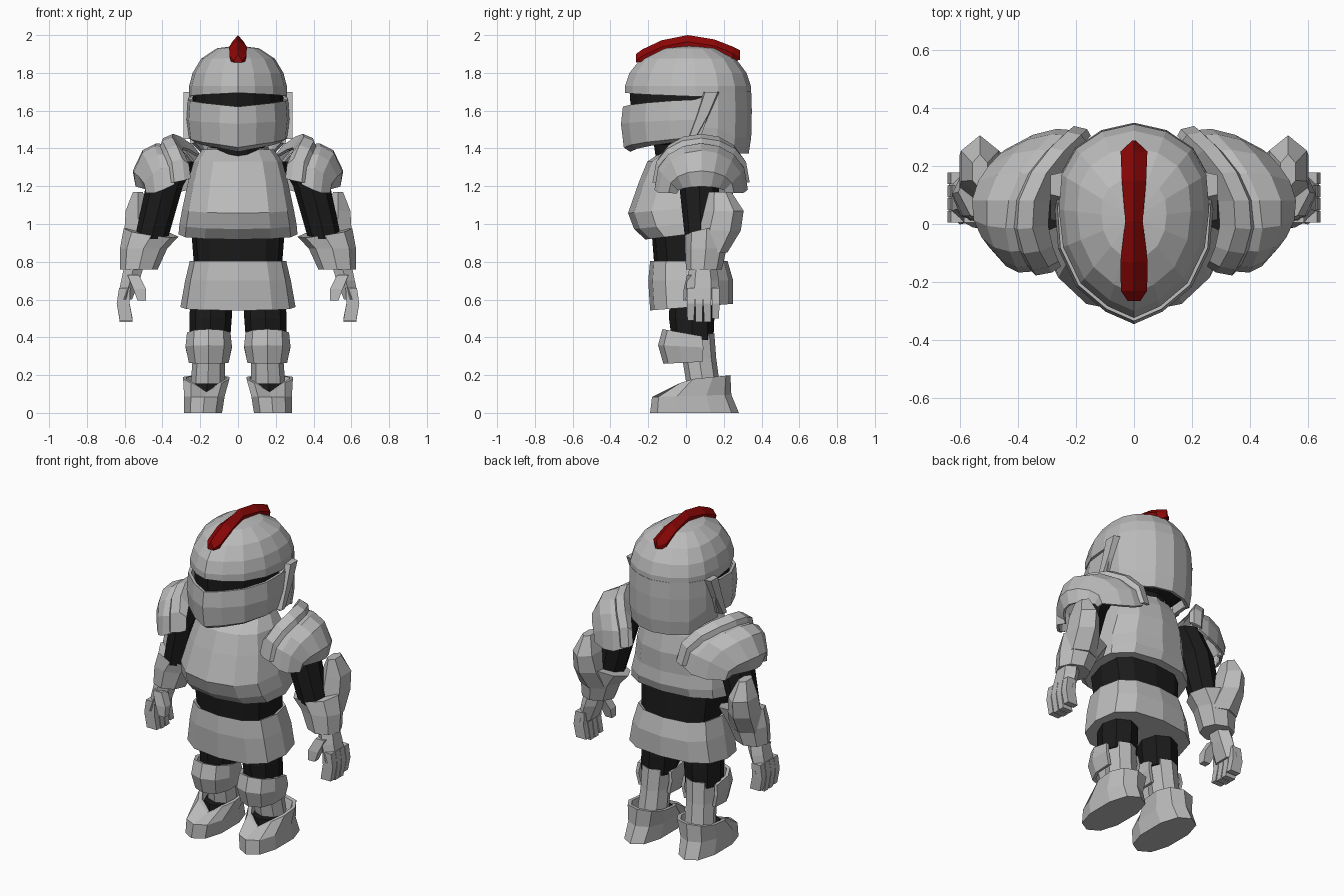
import bpy, bmesh, math

if "Cube" in bpy.data.objects:
    bpy.data.objects.remove(bpy.data.objects["Cube"])


def material(name, rgb):
    m = bpy.data.materials.new(name)
    m.diffuse_color = (*rgb, 1)
    m.use_nodes = True
    m.node_tree.nodes["Principled BSDF"].inputs["Base Color"].default_value = m.diffuse_color
    return m


STEEL = material("steel grey", (0.5, 0.5, 0.5))
BLACK = material("cloth black", (0.011, 0.011, 0.011))
RED = material("crest red", (0.27, 0.002, 0.002))


def loft(name, rings, mat, closed=True, caps=True, thick=0, mirror=False):
    """Skin a list of equal-length point rings."""
    bm = bmesh.new()
    rows = [[bm.verts.new(p) for p in r] for r in rings]
    n = len(rows[0])
    for a, b in zip(rows, rows[1:]):
        for i in range(n if closed else n - 1):
            j = (i + 1) % n
            bm.faces.new((a[i], a[j], b[j], b[i]))
    if closed and caps:
        bm.faces.new(rows[0])
        bm.faces.new(rows[-1])
    bmesh.ops.remove_doubles(bm, verts=bm.verts, dist=0.0005)
    bmesh.ops.recalc_face_normals(bm, faces=bm.faces)
    me = bpy.data.meshes.new(name)
    bm.to_mesh(me)
    bm.free()
    me.materials.append(mat)
    ob = bpy.data.objects.new(name, me)
    bpy.context.collection.objects.link(ob)
    if thick:
        s = ob.modifiers.new("thickness", 'SOLIDIFY')
        s.thickness, s.offset = thick, 0
    if mirror:
        m = ob.modifiers.new("other side", 'MIRROR')
        m.use_mirror_merge = False
    return ob


def ring(x, y, z, rx, ry, n=8, ty=0.0, p=1.0, tx=0.0):
    """Horizontal (optionally tilted) superellipse starting at the front."""
    out = []
    for i in range(n):
        a = -math.pi / 2 + 2 * math.pi * i / n
        c, s = math.cos(a), math.sin(a)
        u = math.copysign(abs(c) ** p, c) * rx if abs(c) > 1e-6 else 0
        v = math.copysign(abs(s) ** p, s) * ry if abs(s) > 1e-6 else 0
        out.append((x + u, y + v, z + ty * v + tx * u))
    return out


def tube(name, stations, mat, n=8, p=1.0, **kw):
    return loft(name, [ring(*s[:5], n, s[5] if len(s) > 5 else 0, p) for s in stations], mat, **kw)


def bar(name, stations, mat, **kw):
    """Square-section limb through (x, y, z, half width, half depth)."""
    return loft(name, [[(x - a, y - b, z), (x + a, y - b, z), (x + a, y + b, z), (x - a, y + b, z)]
                       for x, y, z, a, b in stations], mat, **kw)


# Helmet outline seen from above, keeled at the front
HALF = [(0, -.325), (.09, -.285), (.185, -.205), (.245, -.08), (.26, .05),
        (.25, .17), (.2, .26), (.11, .32), (0, .345)]


def outline(i, s, z, dy=0.0):
    x, y = HALF[abs(i)]
    return (math.copysign(x, i) * s, .02 + (y - .02) * s + dy, z)


FULL = list(range(0, 9)) + list(range(-7, 0))

# Helmet dome, back guard and visor
loft("helmet_dome", [[outline(i, s, z - (.005 * min(abs(i), 4) if z < 1.7 else 0)) for i in FULL] for s, z in
     ((.995, 1.695), (.995, 1.73), (.925, 1.80), (.75, 1.875), (.43, 1.93), (.001, 1.945))], STEEL)
BACK = [4, 5, 6, 7, 8, -7, -6, -5, -4]
loft("helmet_back", [[outline(i, s, z + (.05 if abs(i) < 6 and z < 1.5 else 0) - (.04 if abs(i) == 4 and z > 1.65 else 0))
                      for i in BACK]
     for s, z in ((.97, 1.70), (.98, 1.60), (.97, 1.46), (.93, 1.375))], STEEL, closed=False, thick=.02)
FACE = range(-4, 5)
loft("visor", [
    [outline(i, 1.0, 1.62 + .0105 * abs(i), .09 if abs(i) == 4 else 0) for i in FACE],
    [outline(i, 1.03, 1.53 + .006 * abs(i), .06 if abs(i) == 4 else 0) for i in FACE],
    [outline(i, .99, 1.41 + .014 * abs(i), .03 if abs(i) == 4 else 0) for i in FACE],
    [outline(i, .9, 1.39 + .016 * abs(i)) for i in FACE]], STEEL, closed=False, thick=.018)
loft("inner_head", [[outline(i, s, z) for i in FULL] for s, z in
     ((.5, 1.30), (.55, 1.42), (.88, 1.48), (.925, 1.71))], BLACK)

# Hinge straps beside the helmet
loft("helmet_strap", [[(x, y + d, z) for x, d in ((.25, -w), (.288, -w * .8), (.288, w * .8), (.25, w))]
     for y, z, w in ((.03, 1.45, .02), (.09, 1.58, .035), (.135, 1.70, .042))], STEEL, mirror=True)

# Crest with a ridge along the top
CREST = [(-.265, 1.855, 1.90, .022), (-.23, 1.86, 1.925, .045), (-.13, 1.89, 1.972, .047),
         (.01, 1.91, 2.0, .03), (.15, 1.89, 1.977, .042), (.25, 1.86, 1.938, .046), (.287, 1.87, 1.92, .006)]
loft("crest", [[(-w * .85, y, lo), (w * .85, y, lo), (w, y, hi - .035), (0, y, hi), (-w, y, hi - .035)]
               for y, lo, hi, w in CREST], RED)

# Torso
tube("breastplate", [(0, .04, 1.395, .19, .15), (0, .01, 1.33, .235, .215), (0, .0, 1.22, .265, .25),
                     (0, -.03, 1.08, .295, .277, .08), (0, -.01, 1.0, .31, .265, .1),
                     (0, .01, .945, .315, .225, .12)], STEEL, n=12, p=.85)
tube("collar", [(0, .03, 1.37, .17, .17), (0, .03, 1.41, .16, .16, .1), (0, .03, 1.40, .12, .12)],
     STEEL, n=12)
tube("waist", [(0, .0, 1.0, .25, .185), (0, .01, .87, .24, .185), (0, .02, .74, .23, .185)],
     BLACK, n=12, p=.7)
tube("skirt", [(0, .015, .79, .22, .18), (0, .015, .805, .255, .205), (0, .025, .70, .28, .225),
               (0, .03, .56, .305, .22, .08)], STEEL, n=12, p=.75)


# Shoulder pads: arches in depth and height, lofted outwards
def arch(x, ry, base, top, bulge, skew, n=8, cy=.08):
    pts = []
    for k in range(n + 1):
        t = math.pi * k / n
        c = math.cos(t)
        pts.append((x - bulge * c * c + skew * c, cy - ry * c, base + (top - base) * math.sin(t) ** .8))
    return pts


loft("shoulder_band", [arch(.295, .22, 1.24, 1.40, .09, .05), arch(.345, .24, 1.23, 1.47, .12, .06),
                       arch(.39, .25, 1.22, 1.45, .12, .065), arch(.40, .23, 1.22, 1.41, .11, .065)],
     STEEL, closed=False, thick=.015, mirror=True)
loft("shoulder_pad", [arch(.36, .235, 1.21, 1.41, .09, .065), arch(.43, .24, 1.18, 1.42, .10, .065),
                      arch(.50, .22, 1.165, 1.385, .11, .045), arch(.55, .17, 1.165, 1.28, .09, .02),
                      arch(.535, .13, 1.165, 1.20, .09, .01)],
     STEEL, closed=False, thick=.015, mirror=True)

# Arms
tube("upper_arm", [(.31, .07, 1.33, .09, .1), (.39, .07, 1.2, .098, .105), (.46, .08, .92, .088, .085)],
     BLACK, mirror=True)
loft("forearm_guard", [ring(.46, .11, .955, .145, .115, 8, .15, 1, .15), ring(.50, .105, .87, .125, .11),
                       ring(.525, .095, .76, .10, .095)], STEEL, mirror=True)
tube("elbow_guard", [(.51, .14, .85, .1, .08), (.525, .18, .965, .088, .11), (.53, .20, 1.07, .075, .105),
                     (.53, .18, 1.17, .03, .06)], STEEL, n=6, mirror=True)

# Hands
tube("palm", [(.55, .09, .78, .06, .07), (.57, .09, .70, .056, .085), (.60, .088, .60, .045, .09)],
     STEEL, n=6, mirror=True)
for i in range(4):
    y, low = .025 + .044 * i, (.49, .482, .482, .50)[i]
    bar("finger_%d" % (i + 1), [(.60, y, .66, .03, .02), (.608, y, .58, .034, .02),
                                (.592, y, low, .034, .018)], STEEL, mirror=True)
bar("thumb", [(.555, .035, .73, .03, .03), (.52, .015, .655, .034, .027), (.51, .005, .595, .022, .02)],
    STEEL, mirror=True)

# Legs
tube("thigh", [(.14, .03, .66, .11, .115), (.145, .03, .50, .112, .12), (.15, .035, .385, .108, .11)],
     BLACK, mirror=True)
tube("greave", [(.15, .06, .42, .088, .09), (.155, .07, .29, .085, .09), (.16, .09, .155, .09, .088)],
     STEEL, mirror=True)
tube("ankle", [(.165, .045, .05, .085, .09), (.165, .055, .155, .085, .095)], BLACK, mirror=True)


def front_arc(x, y, z, rx, ry, ty):
    r = ring(x, y, z, rx, ry, 10, ty, .85)
    return r[-3:] + r[:4]


loft("knee_guard", [front_arc(.155, .03, .415, .11, .145, -.18), front_arc(.155, .03, .35, .118, .168, -.05),
                    front_arc(.155, .035, .27, .10, .145, .05)],
     STEEL, closed=False, thick=.02, mirror=True)


# Boots: cuff dips to a notch at the front
def cuff(*args):
    r = ring(*args)
    for i, drop in ((0, .06), (1, .015), (9, .015)):
        r[i] = (r[i][0], r[i][1], r[i][2] - drop)
    return r


loft("boot", [ring(.185, .045, 0, .105, .235, 10, 0, .85), ring(.178, .03, .09, .112, .21, 10, .03, .85),
              cuff(.168, .09, .185, .128, .145, 10, .1, .85),
              cuff(.168, .09, .185, .108, .122, 10, .1, .85), ring(.168, .08, .09, .09, .10, 10, .1, .85)],
     STEEL, mirror=True)
